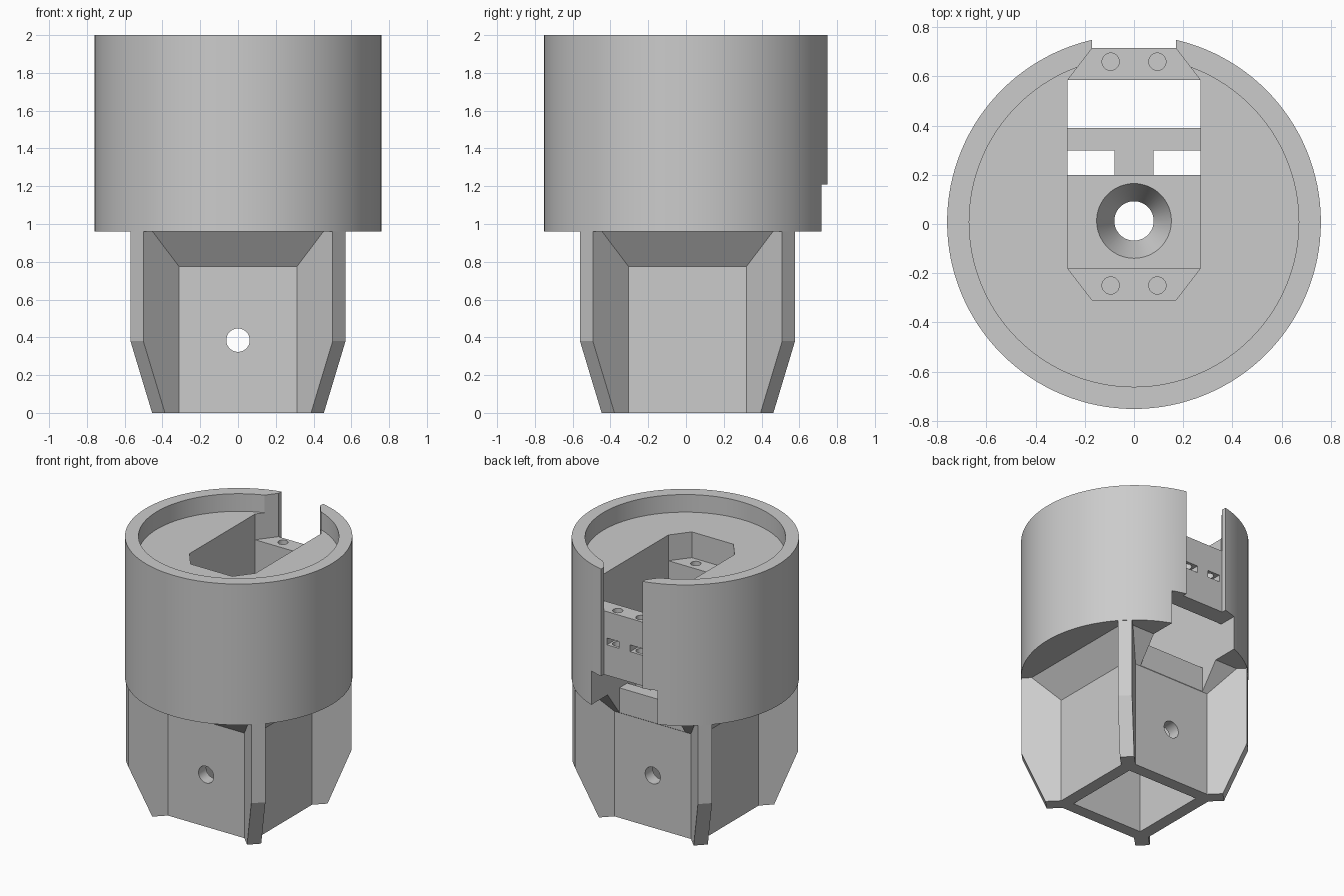
import bpy, bmesh
from math import pi
from mathutils import Matrix, Vector

cube = bpy.data.objects.get("Cube")
if cube:
    bpy.data.objects.remove(cube)

CY = 0.008  # y of the main axis

grey = bpy.data.materials.new("plain grey")
grey.use_nodes = True
grey.diffuse_color = (0.6, 0.6, 0.6, 1)
grey.node_tree.nodes["Principled BSDF"].inputs["Base Color"].default_value = (0.6, 0.6, 0.6, 1)


def finish(bm, name):
    bmesh.ops.recalc_face_normals(bm, faces=bm.faces)
    mesh = bpy.data.meshes.new(name)
    bm.to_mesh(mesh)
    bm.free()
    mesh.materials.append(grey)
    obj = bpy.data.objects.new(name, mesh)
    bpy.context.collection.objects.link(obj)
    return obj


def prism(name, points, low, high, matrix=Matrix()):
    """Extrude a 2D outline from low to high along local z."""
    bm = bmesh.new()
    base = bm.faces.new([bm.verts.new((x, y, low)) for x, y in points])
    top = bmesh.ops.extrude_face_region(bm, geom=[base])["geom"]
    moved = [v for v in top if isinstance(v, bmesh.types.BMVert)]
    bmesh.ops.translate(bm, verts=moved, vec=(0, 0, high - low))
    bm.transform(matrix)
    return finish(bm, name)


def box(name, x0, x1, y0, y1, z0, z1):
    return prism(name, [(x0, y0), (x1, y0), (x1, y1), (x0, y1)], z0, z1)


def cone(name, r0, r1, length, centre, sides=64, rotation=Matrix()):
    bm = bmesh.new()
    bmesh.ops.create_cone(bm, cap_ends=True, segments=sides, radius1=r0,
                          radius2=r1, depth=length)
    bm.transform(Matrix.Translation(Vector(centre)) @ rotation)
    return finish(bm, name)


def combine(target, tool, operation):
    mod = target.modifiers.new(tool.name, 'BOOLEAN')
    mod.operation, mod.solver, mod.object = operation, 'EXACT', tool
    bpy.context.view_layer.objects.active = target
    bpy.ops.object.modifier_apply(modifier=mod.name)
    bpy.data.objects.remove(tool)


# Round upper housing
housing = cone("servo_housing", 0.76, 0.76, 1.04, (0, CY, 1.48), 128)

# Square lower socket with a flared neck
square = Matrix.Rotation(pi / 4, 4, 'Z')
root2 = 2 ** 0.5
solids = [
    box("socket", -0.38, 0.38, CY - 0.38, CY + 0.38, 0, 1.0),
    cone("neck", 0.38 * root2, 0.52 * root2, 0.185, (0, CY, 0.8675), 4, square),
]

# Diagonal fins, tapered toward the foot
fin = [(-0.595, 0), (0.595, 0), (0.757, 0.38), (0.757, 1.0), (-0.757, 1.0), (-0.757, 0.38)]
for turn in (pi / 4, -pi / 4):
    place = (Matrix.Translation((0, CY, 0)) @ Matrix.Rotation(turn, 4, 'Z')
             @ Matrix.Rotation(pi / 2, 4, 'X'))
    solids.append(prism("fin", fin, -0.048, 0.048, place))
for solid in solids:
    combine(housing, solid, 'UNION')

# Top recess, ear seat, servo pocket and rear slot
seat = [(-0.17, -0.31), (0.17, -0.31), (0.27, -0.18), (0.27, 0.585),
        (0.17, 0.715), (-0.17, 0.715), (-0.27, 0.585), (-0.27, -0.18)]
cutters = [
    cone("recess", 0.67, 0.67, 0.4, (0, CY, 2.07), 128),
    prism("ear_seat", seat, 1.68, 2.2),
    box("pocket", -0.27, 0.27, -0.18, 0.585, 1.05, 1.8),
    box("rear_slot", -0.17, 0.17, 0.715, 0.9, 1.1, 2.2),
    # Cable opening below the rear ear block
    box("cable_opening", -0.27, 0.27, 0.2, 0.9, 0.96, 1.21),
    box("rear_relief", -0.27, 0.27, 0.39, 0.9, 0.7, 1.1),
    # Hollow socket and shaft funnel
    box("hollow", -0.29, 0.29, CY - 0.29, CY + 0.29, -0.1, 0.9),
    cone("funnel", 0.08, 0.152, 0.15, (0, 0.0125, 0.975)),
    cone("shaft_hole", 0.08, 0.08, 0.3, (0, 0.0125, 0.85)),
    # Cross pins through the socket walls
    cone("pin_x", 0.062, 0.062, 1.2, (0, CY, 0.385), 48, Matrix.Rotation(pi / 2, 4, 'Y')),
    cone("pin_y", 0.062, 0.062, 1.2, (0, CY, 0.385), 48, Matrix.Rotation(pi / 2, 4, 'X')),
]
for side in (-1, 1):
    x0, x1 = sorted((side * 0.08, side * 0.27))
    cutters.append(box("cable_hole", x0, x1, 0.2, 0.298, 0.8, 1.0))
    # Screw holes and nut slots in both ear blocks
    x = side * 0.095
    for y in (-0.25, 0.66):
        cutters.append(cone("screw_hole", 0.035, 0.035, 0.5, (x, y, 1.6), 32))
    cutters.append(box("rear_nut_slot", x - 0.05, x + 0.05, 0.55, 0.75, 1.435, 1.485))
    cutters.append(box("front_nut_slot", x - 0.05, x + 0.05, -0.31, -0.15, 1.435, 1.485))
for cutter in cutters:
    combine(housing, cutter, 'DIFFERENCE')

# Smooth the round walls, keep the edges crisp
for obj in bpy.context.selected_objects:
    obj.select_set(False)
housing.select_set(True)
bpy.context.view_layer.objects.active = housing
bpy.ops.object.shade_smooth_by_angle(angle=0.35)
